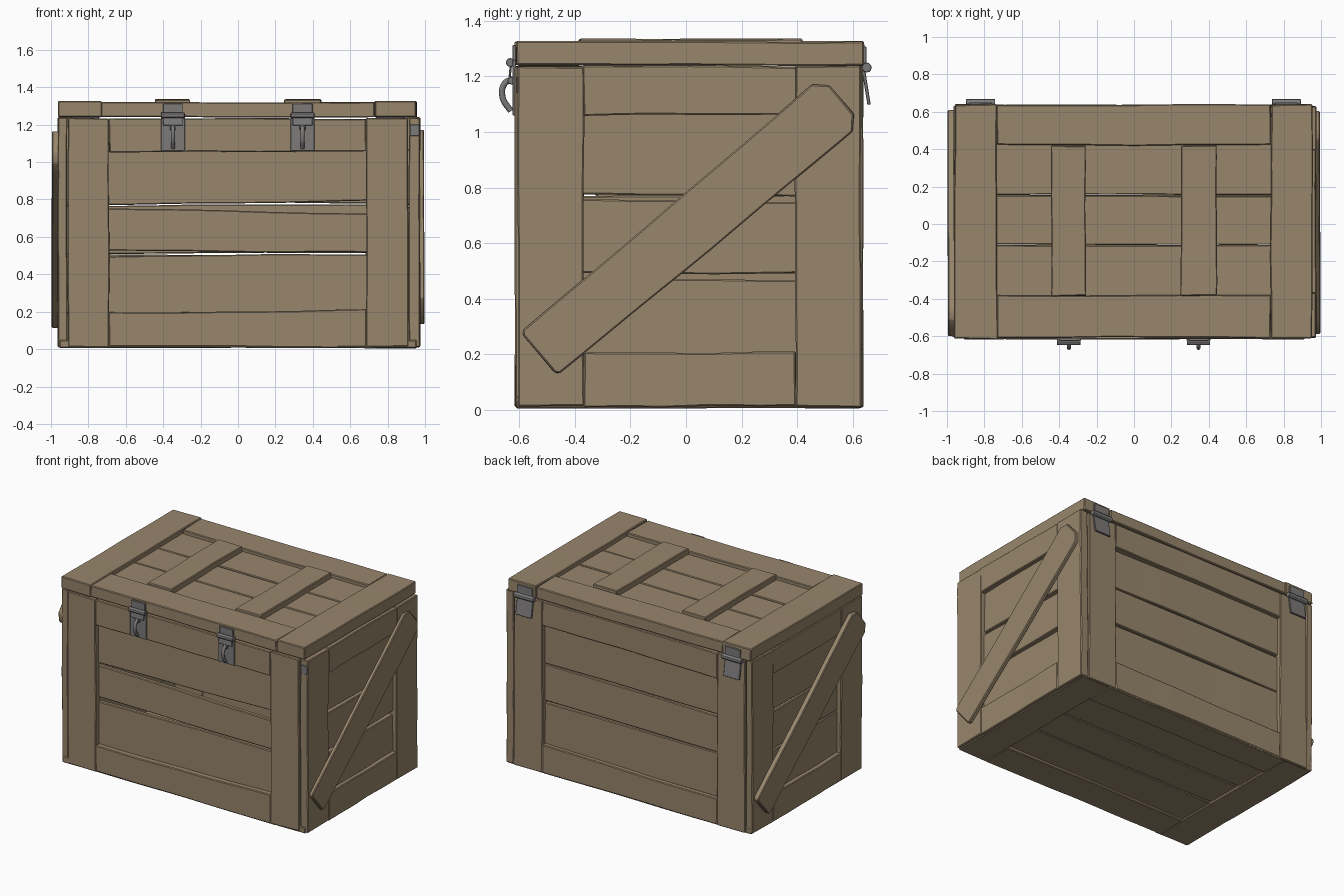
import bpy, bmesh, math, random
from mathutils import Vector, Matrix

if "Cube" in bpy.data.objects:
    bpy.data.objects.remove(bpy.data.objects["Cube"])

random.seed(7)


def material(name, rgb):
    m = bpy.data.materials.new(name)
    m.diffuse_color = (*rgb, 1)
    m.use_nodes = True
    m.node_tree.nodes["Principled BSDF"].inputs["Base Color"].default_value = m.diffuse_color
    return m


WOOD = material("weathered_wood", (0.312, 0.238, 0.149))
METAL = material("dull_steel", (0.205, 0.198, 0.195))


def finish(name, bm, mat, bevel):
    bmesh.ops.recalc_face_normals(bm, faces=bm.faces)
    edges = [e for e in bm.edges if e.calc_face_angle(0) > 0.7]
    bmesh.ops.bevel(bm, geom=edges, offset=bevel, segments=1, affect='EDGES')
    me = bpy.data.meshes.new(name)
    bm.to_mesh(me)
    bm.free()
    me.materials.append(mat)
    ob = bpy.data.objects.new(name, me)
    bpy.context.collection.objects.link(ob)
    bpy.context.view_layer.objects.active = ob
    ob.select_set(True)
    bpy.ops.object.shade_smooth_by_angle(angle=math.radians(30))
    ob.select_set(False)
    return ob


def wave(amp):
    """Smooth random wobble along a board, t in 0..1."""
    p, q = random.uniform(0, 6.3), random.uniform(0, 6.3)
    f = random.uniform(3, 6)
    return lambda t: amp * (0.65 * math.sin(f * t + p) + 0.35 * math.sin(2.7 * f * t + q))


def board(name, lo, hi, along, thick, skew=(0, 0), amp=0.004, chop=None, matrix=None):
    """Rough plank: 'along' and 'thick' are axis numbers, skew lifts the far end's edges,
    chop trims the corners at the two ends."""
    wide = 3 - along - thick
    bm = bmesh.new()
    length = hi[along] - lo[along]
    ts = [i / 12 for i in range(13)]
    if chop:
        ts = sorted(ts + [chop[0] / length, 1 - chop[1] / length])
    lower, upper, face = wave(amp), wave(amp), wave(0.002)
    rings = []
    for t in ts:
        cut = 0
        if chop and t in (0, 1):
            cut = chop[int(t)]
        a = lo[wide] + lower(t) + skew[0] * t + cut
        b = hi[wide] + upper(t) + skew[1] * t - cut
        ring = []
        for w, th in ((a, lo[thick]), (b, lo[thick]), (b, hi[thick]), (a, hi[thick])):
            v = [0, 0, 0]
            v[along] = lo[along] + t * length
            if t in (0, 1):
                v[along] += random.uniform(-0.004, 0.004)
            v[wide] = w
            v[thick] = th + face(t)
            ring.append(bm.verts.new(v))
        rings.append(ring)
    for r, s in zip(rings, rings[1:]):
        for i in range(4):
            j = (i + 1) % 4
            bm.faces.new((r[i], r[j], s[j], s[i]))
    bm.faces.new(rings[0])
    bm.faces.new(rings[-1])
    if matrix:
        bm.transform(matrix)
    return finish(name, bm, WOOD, 0.005)


def plate(name, size, centre, tilt=0.0):
    bm = bmesh.new()
    bmesh.ops.create_cube(bm, size=1)
    bm.transform(Matrix.Translation(centre) @ Matrix.Rotation(tilt, 4, 'X') @ Matrix.Diagonal((*size, 1)))
    return finish(name, bm, METAL, 0.002)


def pin(name, radius, length, centre):
    bm = bmesh.new()
    bmesh.ops.create_cone(bm, cap_ends=True, segments=12, radius1=radius, radius2=radius, depth=length)
    bm.transform(Matrix.Translation(centre) @ Matrix.Rotation(math.pi / 2, 4, 'Y'))
    return finish(name, bm, METAL, 0.002)


# Recessed wall boards: (z low, z high, skew low, skew high)
SLATS = {
    "front": [(0.19, 0.497, 0.01, 0.012), (0.528, 0.755, -0.012, -0.033), (0.765, 1.06, 0.033, 0.01)],
    "back": [(0.19, 0.504, 0, 0), (0.513, 0.768, 0, 0.006), (0.780, 1.06, 0, 0)],
    "right": [(0.19, 0.478, 0, -0.015), (0.492, 0.757, 0, -0.008), (0.772, 1.07, 0, 0)],
    "left": [(0.19, 0.498, 0, 0), (0.506, 0.772, 0, 0), (0.782, 1.07, 0, 0)],
}

# Front and back walls
for side, outer, s, recess in (("front", -0.616, 1, 0.038), ("back", 0.637, -1, 0.03)):
    def span(d0, d1):
        return sorted((outer + s * d0, outer + s * d1))
    y0, y1 = span(0, 0.05)
    for x0, x1, end in ((-0.91, -0.69, "left"), (0.685, 0.91, "right")):
        board(f"{side}_{end}_post", (x0, y0, 0.012), (x1, y1, 1.235), 2, 1, amp=0.003)
    board(f"{side}_bottom_rail", (-0.69, y0, 0.012), (0.685, y1, 0.195), 0, 1, (0, 0.015))
    board(f"{side}_top_rail", (-0.69, y0, 1.05), (0.685, y1, 1.232), 0, 1, (0.01, 0))
    y0, y1 = span(recess, recess + 0.032)
    for i, (a, b, sa, sb) in enumerate(SLATS[side]):
        board(f"{side}_slat_{i + 1}", (-0.88, y0, a), (0.88, y1, b), 0, 1, (sa, sb))

# Side walls with diagonal braces
for side, s, outer in (("right", 1, 0.973), ("left", -1, 0.963)):
    def xs(a, b):
        return sorted((s * a, s * b))
    x0, x1 = xs(0.913, outer)
    for y0, y1, end in ((-0.605, -0.368, "front"), (0.393, 0.630, "back")):
        board(f"{side}_{end}_post", (x0, y0, 0.012), (x1, y1, 1.237), 2, 0, amp=0.003)
    x0, x1 = xs(0.898, outer)
    board(f"{side}_bottom_rail", (x0, -0.37, 0.012), (x1, 0.395, 0.208), 1, 0)
    board(f"{side}_top_rail", (x0, -0.37, 1.06), (x1, 0.395, 1.237), 1, 0)
    x0, x1 = xs(0.897, outer - 0.03)
    for i, (a, b, sa, sb) in enumerate(SLATS[side]):
        board(f"{side}_slat_{i + 1}", (x0, -0.56, a), (x1, 0.58, b), 1, 0, (sa, sb))
    m = Matrix.Translation((0, 0.012 * s, 0.657)) @ Matrix.Rotation(s * math.radians(40.5), 4, 'X')
    x0, x1 = xs(outer - 0.005, 0.996)
    skew, lo_w, reach = ((-0.025, 0), -0.097, 0.715) if s > 0 else ((0.025, 0), -0.122, 0.735)
    board(f"{side}_diagonal_brace", (x0, -0.705, lo_w), (x1, reach, 0.105), 1, 0,
          skew, 0.003, (0.012, 0.045)[::s], m)

# Floor: outer frame with recessed boards
for x0, x1, end in ((-0.955, -0.73, "left"), (0.73, 0.955, "right")):
    board(f"floor_{end}_rail", (x0, -0.61, 0.006), (x1, 0.63, 0.05), 1, 2, amp=0.003)
for y0, y1, end in ((-0.61, -0.385, "front"), (0.425, 0.63, "back")):
    board(f"floor_{end}_rail", (-0.73, y0, 0.006), (0.73, y1, 0.05), 0, 2, amp=0.003)
for i, (y0, y1) in enumerate(((-0.395, -0.113), (-0.107, 0.157), (0.163, 0.435))):
    board(f"floor_board_{i + 1}", (-0.80, y0, 0.022), (0.80, y1, 0.055), 0, 2, amp=0.003)

# Lid: outer frame, recessed boards and two battens
for x0, x1, end in ((-0.96, -0.732, "left"), (0.732, 0.953, "right")):
    board(f"lid_{end}_rail", (x0, -0.613, 1.24), (x1, 0.64, 1.326), 1, 2)
for y0, y1, end in ((-0.608, -0.38, "front"), (0.422, 0.638, "back")):
    board(f"lid_{end}_rail", (-0.732, y0, 1.24), (0.732, y1, 1.32), 0, 2)
for i, (y0, y1) in enumerate(((-0.40, -0.114), (-0.110, 0.151), (0.156, 0.44))):
    board(f"lid_board_{i + 1}", (-0.76, y0, 1.255), (0.76, y1, 1.295), 0, 2, amp=0.002)
for x0, x1, end in ((-0.443, -0.258, "left"), (0.25, 0.443, "right")):
    board(f"lid_{end}_batten", (x0, -0.385, 1.29), (x1, 0.42, 1.335), 1, 2, amp=0.003)

# Front latches: plates, pivot, hasp and hook
for x, end in ((-0.348, "left"), (0.345, "right")):
    plate(f"{end}_latch_plate", (0.127, 0.014, 0.20), (x, -0.618, 1.16))
    plate(f"{end}_latch_lid_plate", (0.105, 0.014, 0.075), (x, -0.618, 1.275))
    pin(f"{end}_latch_pivot", 0.016, 0.125, (x, -0.632, 1.25))
    plate(f"{end}_latch_hasp", (0.105, 0.008, 0.05), (x, -0.632, 1.222), -0.1)
    cu = bpy.data.curves.new(f"{end}_latch_hook", 'CURVE')
    cu.dimensions = '3D'
    cu.bevel_depth, cu.bevel_resolution, cu.resolution_u = 0.011, 2, 6
    sp = cu.splines.new('BEZIER')
    pts = [(-0.622, 1.19), (-0.652, 1.175), (-0.660, 1.125), (-0.630, 1.075)]
    sp.bezier_points.add(len(pts) - 1)
    for p, (y, z) in zip(sp.bezier_points, pts):
        p.co = (x, y, z)
        p.handle_left_type = p.handle_right_type = 'AUTO'
    cu.use_fill_caps = True
    cu.materials.append(METAL)
    bpy.context.collection.objects.link(bpy.data.objects.new(f"{end}_latch_hook", cu))
    pin(f"{end}_latch_eye", 0.014, 0.03, (x, -0.628, 1.185))

# Back hinges: lid leaf, knuckle and tilted lower leaf
for x, end in ((-0.82, "left"), (0.815, "right")):
    plate(f"{end}_hinge_lid_leaf", (0.12, 0.012, 0.07), (x, 0.644, 1.272))
    pin(f"{end}_hinge_knuckle", 0.018, 0.155, (x, 0.650, 1.232))
    plate(f"{end}_hinge_lower_leaf", (0.125, 0.012, 0.135), (x, 0.648, 1.165), 0.16)

# Small metal patch on the front right corner
plate("corner_patch", (0.05, 0.008, 0.06), (0.945, -0.606, 1.17))
